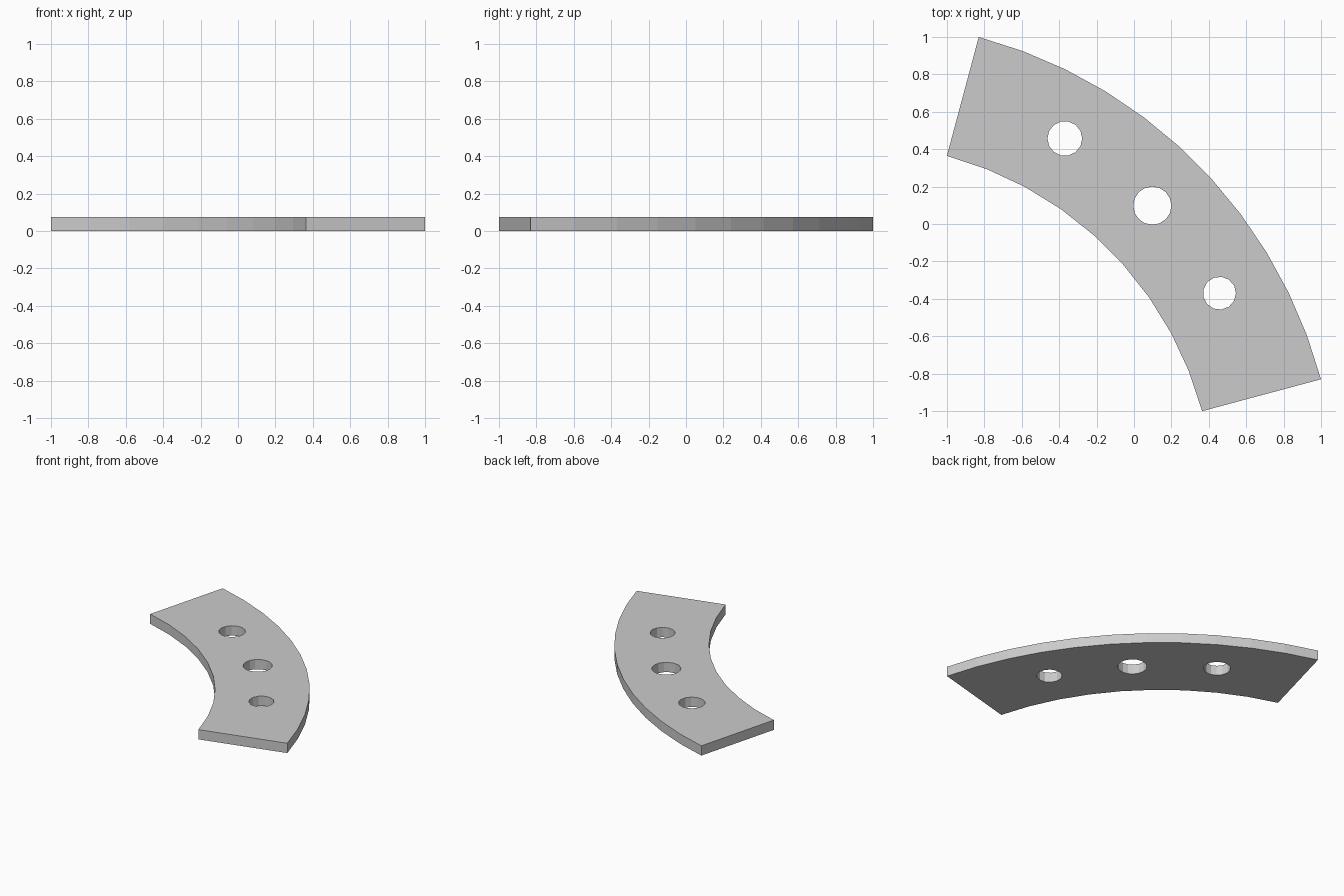
import bpy, bmesh
from math import sin, cos, pi, radians

if "Cube" in bpy.data.objects:
    bpy.data.objects.remove(bpy.data.objects["Cube"])

CENTRE = -1.5          # arc centre lies on the x = y diagonal
OUTER, INNER, HOLE_RING = 2.588, 1.93, 2.26
THICK = 0.075


def arc(cx, cy, radius, start, end, segments):
    return [(cx + radius * cos(start + (end - start) * i / segments),
             cy + radius * sin(start + (end - start) * i / segments))
            for i in range(segments + 1)]


def add_loop(bm, points):
    verts = [bm.verts.new((x, y, 0)) for x, y in points]
    for i, v in enumerate(verts):
        bm.edges.new((v, verts[(i + 1) % len(verts)]))


bm = bmesh.new()

# plate outline: 60 degree ring sector
a, b = radians(15), radians(75)
add_loop(bm, arc(CENTRE, CENTRE, OUTER, a, b, 11) + arc(CENTRE, CENTRE, INNER, b, a, 9))

# three bolt holes: angle on the ring, radius, sides
for angle, radius, sides in ((60, 0.093, 14), (45, 0.102, 16), (30, 0.088, 13)):
    t = radians(angle)
    add_loop(bm, arc(CENTRE + HOLE_RING * cos(t), CENTRE + HOLE_RING * sin(t),
                     radius, 0, 2 * pi, sides)[:-1])

# fill between the loops and thicken upwards
bmesh.ops.triangle_fill(bm, use_beauty=True, use_dissolve=False,
                        edges=bm.edges[:], normal=(0, 0, 1))
ext = bmesh.ops.extrude_face_region(bm, geom=bm.faces[:], use_keep_orig=True)
top = [g for g in ext["geom"] if isinstance(g, bmesh.types.BMVert)]
bmesh.ops.translate(bm, verts=top, vec=(0, 0, THICK))
bmesh.ops.recalc_face_normals(bm, faces=bm.faces[:])

mesh = bpy.data.meshes.new("curved_plate")
bm.to_mesh(mesh)
bm.free()
bpy.context.collection.objects.link(bpy.data.objects.new("curved_plate", mesh))
